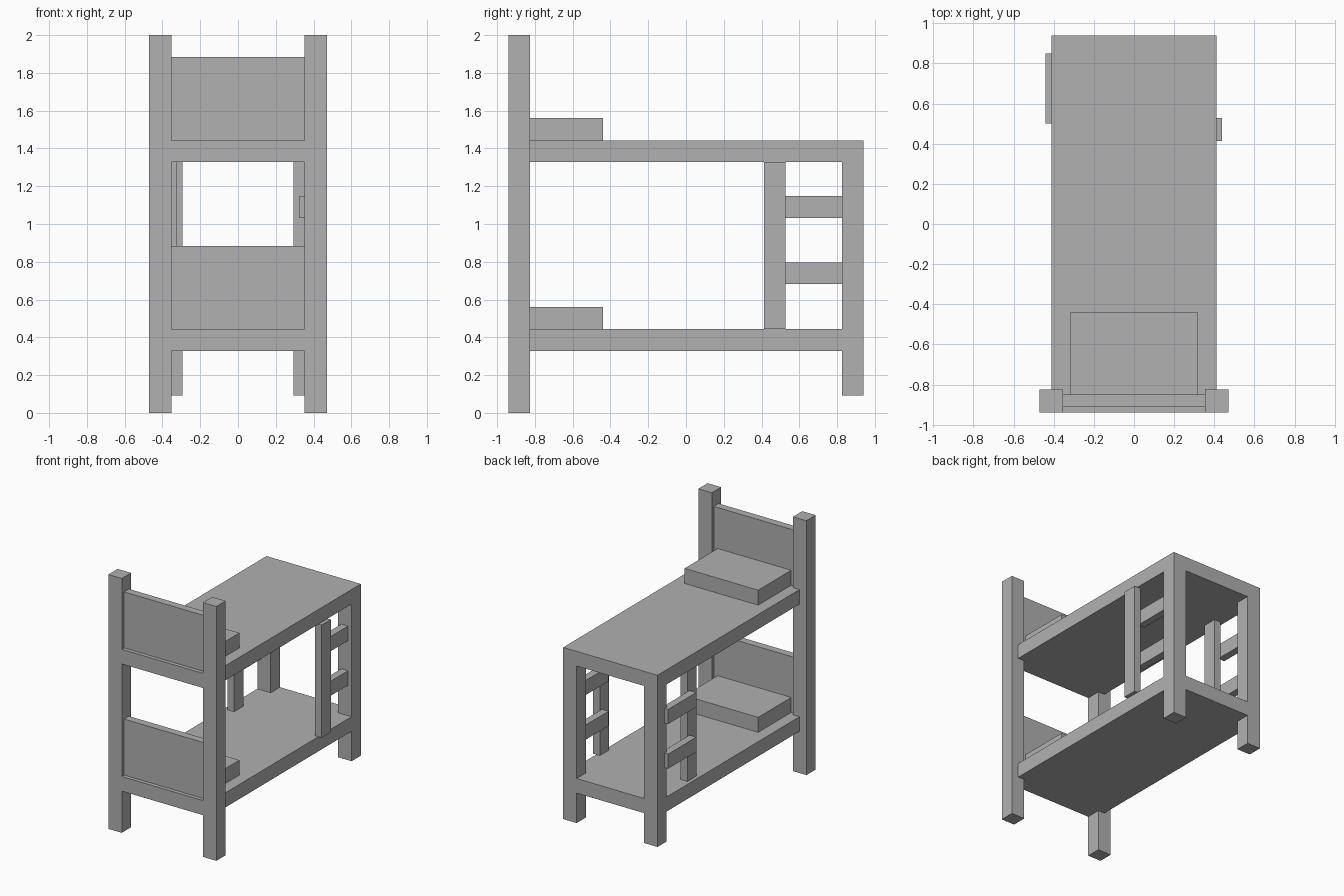
import bpy

cube = bpy.data.objects.get("Cube")
if cube:
    bpy.data.objects.remove(cube, do_unlink=True)

grey = bpy.data.materials.new("plain_grey")
grey.use_nodes = True
colour = (0.44, 0.44, 0.44, 1)
grey.diffuse_color = colour
grey.node_tree.nodes["Principled BSDF"].inputs["Base Color"].default_value = colour


def box(name, x, y, z):
    """Box between the given (low, high) limits on each axis."""
    bpy.ops.mesh.primitive_cube_add(size=1)
    ob = bpy.context.object
    ob.name = ob.data.name = name
    for v in ob.data.vertices:
        v.co = [lim[0] if c < 0 else lim[1] for c, lim in zip(v.co, (x, y, z))]
    ob.data.materials.append(grey)
    return ob


HEAD, POST_BACK, FOOT = -0.94, -0.825, 0.94
LEG_Y = 0.825
DECK = 0.115       # deck thickness
lower, upper = 0.328, 1.328

# Two bunks: deck, rail between the posts, headboard and pillow
for level, z in (("lower", lower), ("upper", upper)):
    top = z + DECK
    box(level + "_deck", (-0.41, 0.41), (POST_BACK, FOOT), (z, top))
    box(level + "_head_rail", (-0.353, 0.353), (HEAD, POST_BACK), (z, top))
    box(level + "_headboard", (-0.353, 0.353), (-0.91, -0.85), (top, top + 0.44))
    box(level + "_pillow", (-0.32, 0.32), (-0.85, -0.44), (top, top + 0.118))

# Tall head posts and the foot legs, mirrored left and right
for side, s in (("left", 1), ("right", -1)):
    post_x = sorted((0.353 * s, 0.47 * s))
    leg_x = sorted((0.293 * s, 0.41 * s))
    box(side + "_head_post", post_x, (HEAD, POST_BACK), (0, 2))
    box(side + "_foot_leg", leg_x, (LEG_Y, FOOT), (0.093, lower))
    box(side + "_foot_post", leg_x, (LEG_Y, FOOT), (lower + DECK, upper))

# The same ladder on both sides: rungs on the -x face of an upright
for side, x in (("left", 0.38), ("right", -0.382)):
    box(side + "_ladder_upright", (x, x + 0.058), (0.413, 0.528), (lower + DECK, upper))
    for name, z in (("lower", 0.682), ("upper", 1.033)):
        box(f"{side}_{name}_rung", (x - 0.058, x), (0.5, 0.85), (z, z + 0.115))
